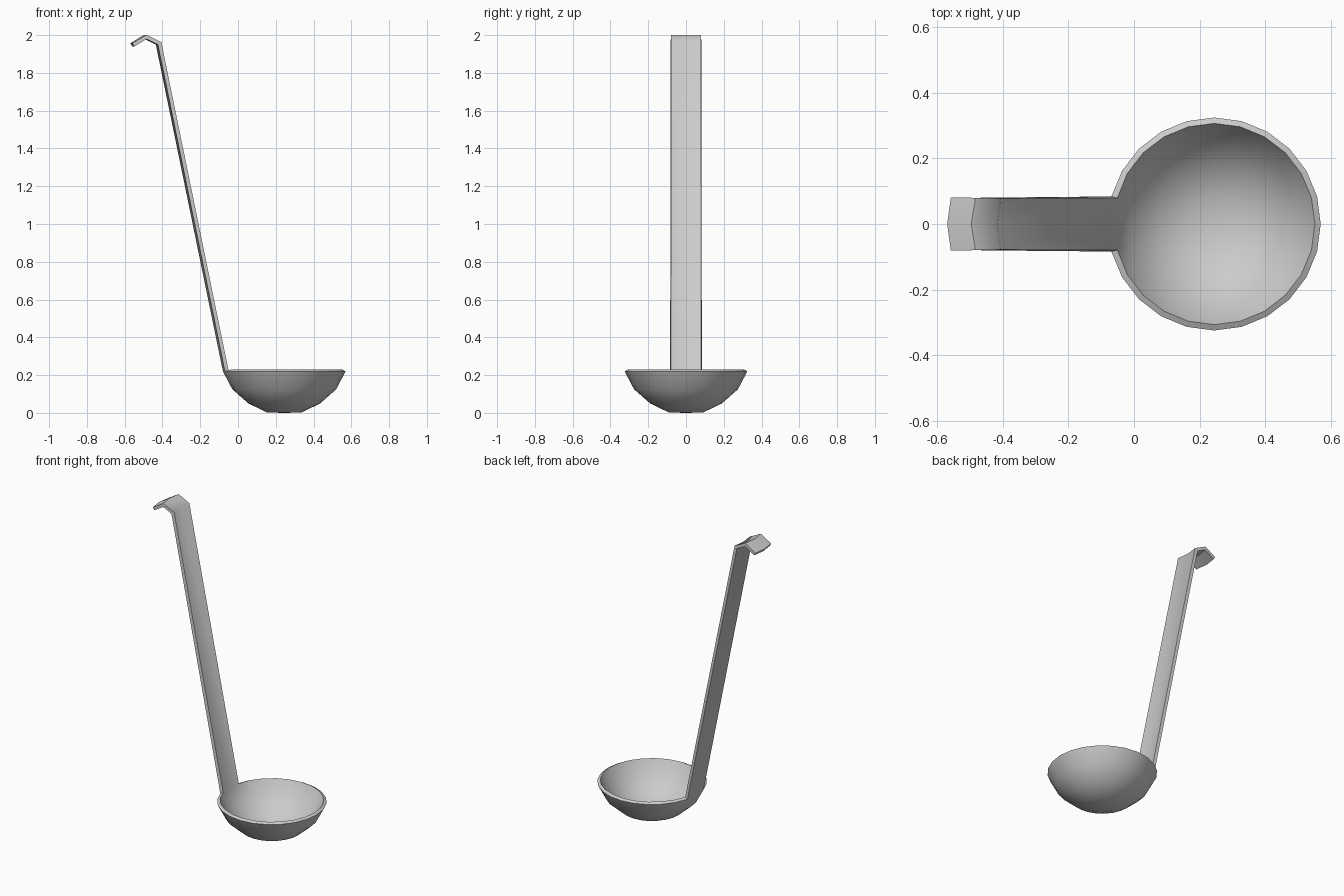
import bpy, bmesh, math

if "Cube" in bpy.data.objects:
    bpy.data.objects.remove(bpy.data.objects["Cube"])

SIDES = 24
CX = 0.245
# Bowl profile: radius, height
BOWL = [(0.09, 0.002), (0.19, 0.05), (0.275, 0.125), (0.325, 0.22)]
# Handle path along its back face: x, z, width factor
HANDLE = [(-0.435, 1.95, 0.96), (-0.495, 1.979, 0.95), (-0.56, 1.94, 0.95)]

bm = bmesh.new()

# Bowl outer surface
rings = []
for r, z in BOWL:
    rings.append([bm.verts.new((CX + r * math.cos(2 * math.pi * i / SIDES),
                                r * math.sin(2 * math.pi * i / SIDES), z))
                  for i in range(SIDES)])
pole = bm.verts.new((CX, 0, 0.0))
for i in range(SIDES):
    j = (i + 1) % SIDES
    bm.faces.new((pole, rings[0][j], rings[0][i]))
    for a, b in zip(rings, rings[1:]):
        bm.faces.new((a[i], a[j], b[j], b[i]))

# Handle and hook grow from three rim vertices at the -x side
half = SIDES // 2
base = rings[-1][half - 1:half + 2]
row = base
for x, z, w in HANDLE:
    new = [bm.verts.new((x + v.co.x - base[1].co.x, v.co.y * w, z)) for v in base]
    for k in range(2):
        bm.faces.new((row[k], row[k + 1], new[k + 1], new[k]))
    row = new

me = bpy.data.meshes.new("ladle")
bm.normal_update()
bm.to_mesh(me)
bm.free()
ladle = bpy.data.objects.new("ladle", me)
bpy.context.collection.objects.link(ladle)
bpy.context.view_layer.objects.active = ladle
ladle.select_set(True)

# Sheet metal thickness, inwards
sol = ladle.modifiers.new("thickness", 'SOLIDIFY')
sol.thickness = 0.02
sol.offset = -1
sol.use_even_offset = True
bpy.ops.object.modifier_apply(modifier=sol.name)
bpy.ops.object.shade_smooth_by_angle(angle=math.radians(55))
